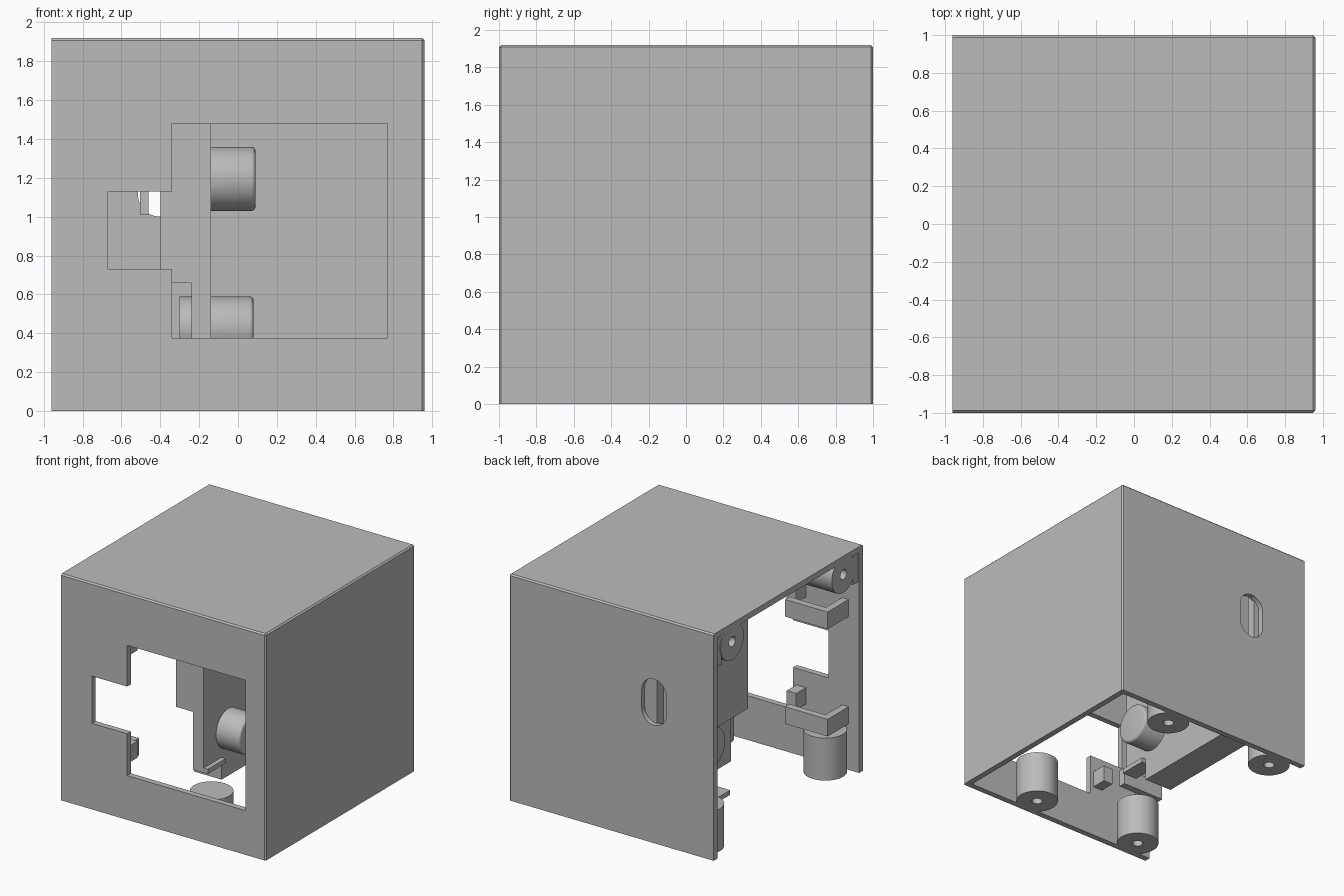
import bpy, bmesh, math
from mathutils import Vector, Matrix

cube = bpy.data.objects.get("Cube")
if cube:
    bpy.data.objects.remove(cube, do_unlink=True)

grey = bpy.data.materials.new("plain grey")
grey.use_nodes = True
grey.diffuse_color = (0.5, 0.5, 0.5, 1)
grey.node_tree.nodes["Principled BSDF"].inputs["Base Color"].default_value = (0.5, 0.5, 0.5, 1)


def finish(name, bm):
    mesh = bpy.data.meshes.new(name)
    bmesh.ops.recalc_face_normals(bm, faces=bm.faces)
    bm.to_mesh(mesh)
    bm.free()
    mesh.materials.append(grey)
    ob = bpy.data.objects.new(name, mesh)
    bpy.context.collection.objects.link(ob)
    return ob


def activate(ob):
    bpy.ops.object.select_all(action="DESELECT")
    ob.select_set(True)
    bpy.context.view_layer.objects.active = ob


def box(name, x, y, z, chamfer=None):
    """Box from (low, high) ranges; chamfer picks the edges to bevel by midpoint."""
    bm = bmesh.new()
    bmesh.ops.create_cube(bm, size=1)
    for v in bm.verts:
        v.co = Vector(r[0] if c < 0 else r[1] for c, r in zip(v.co, (x, y, z)))
    if chamfer:
        edges = [e for e in bm.edges if chamfer((e.verts[0].co + e.verts[1].co) / 2)]
        bmesh.ops.bevel(bm, geom=edges, offset=0.012, segments=1, affect="EDGES")
    return finish(name, bm)


def rod(name, start, axis, length, radius, rounded=False):
    """Cylinder running from start along +x, -x, y or z."""
    axis = Vector(axis)
    bm = bmesh.new()
    bmesh.ops.create_cone(bm, cap_ends=True, segments=48, radius1=radius,
                          radius2=radius, depth=length)
    if rounded:
        rim = [e for e in bm.edges if all(v.co.z > 0 for v in e.verts)]
        bmesh.ops.bevel(bm, geom=rim, offset=0.02, segments=3, profile=0.5, affect="EDGES")
    turn = Vector((0, 0, 1)).rotation_difference(axis).to_matrix().to_4x4()
    centre = Matrix.Translation(Vector(start) + axis * length / 2)
    bmesh.ops.transform(bm, matrix=centre @ turn, verts=bm.verts)
    return finish(name, bm)


def cut(ob, *cutters):
    activate(ob)
    for c in cutters:
        c.hide_render = True
        mod = ob.modifiers.new("cut", "BOOLEAN")
        mod.operation = "DIFFERENCE"
        mod.solver = "EXACT"
        mod.object = c
        bpy.ops.object.modifier_apply(modifier=mod.name)
        bpy.data.objects.remove(c, do_unlink=True)


def smooth(ob):
    activate(ob)
    bpy.ops.object.shade_smooth_by_angle(angle=math.radians(35))


def screw_post(name, start, axis, length, radius):
    post = rod(name, start, axis, length, radius)
    start, axis = Vector(start), Vector(axis)
    cut(post, rod("hole", start - axis * 0.05, axis, length * 0.8, 0.042))
    smooth(post)


# Housing: roof, front, back and one side; open below and at -x
housing = box("housing", (-0.96, 0.96), (-1, 1), (0, 1.92),
              lambda m: m.x > -0.9 and m.z > 0.1)
cut(housing,
    box("cavity", (-1.2, 0.91), (-0.95, 0.95), (-0.2, 1.87)),
    box("main_window", (-0.34, 0.77), (-1.2, -0.8), (0.375, 1.48)),
    box("side_notch", (-0.67, -0.3), (-1.2, -0.8), (0.73, 1.13)))

# Rounded slot in the back wall
cut(housing, box("slot", (-0.515, -0.285), (0.8, 1.2), (1.115, 1.275)),
    rod("slot_top", (-0.4, 0.8, 1.275), (0, 1, 0), 0.4, 0.115),
    rod("slot_bottom", (-0.4, 0.8, 1.115), (0, 1, 0), 0.4, 0.115))
smooth(housing)

# Inner partition with its stepped front end
box("partition_block", (-0.40, -0.14), (-0.26, 0.96), (0.66, 1.88))
box("partition_wall", (-0.24, -0.14), (-0.02, 0.96), (0.02, 0.66))
box("partition_front_end", (-0.24, -0.14), (-0.26, -0.02), (0.21, 0.66))
box("partition_foot", (-0.40, -0.14), (-0.02, 0.96), (0.02, 0.06))
box("partition_ledge", (-0.24, -0.10), (-0.26, -0.02), (0.17, 0.21))
box("slot_rib", (-0.505, -0.46), (0.86, 0.96), (1.01, 1.88))

# Round knobs through the partition
smooth(rod("upper_knob", (-0.20, 0.07, 1.195), (1, 0, 0), 0.29, 0.165, True))
smooth(rod("lower_knob", (-0.30, 0.07, 0.425), (1, 0, 0), 0.38, 0.165, True))

# Screw posts for the bottom and side covers
for side, label in ((-1, "front"), (1, "back")):
    for x, end in ((0.33, "inner"), (-0.73, "outer")):
        screw_post(f"{label}_{end}_bottom_post", (x, side * 0.825, 0), (0, 0, 1), 0.36, 0.168)
    screw_post(f"{label}_side_post", (-0.955, side * 0.745, 1.76), (1, 0, 0), 0.33, 0.155)
    box(f"{label}_side_post_web", (-0.95, -0.63), sorted((side * 0.88, side * 0.96)), (1.62, 1.88))

# Board clips behind the front wall
for z, label in ((0.39, "lower"), (1.30, "upper")):
    box(f"{label}_clip_arm", (-0.86, -0.80), (-0.96, -0.67), (z, z + 0.145))
    box(f"{label}_clip_bar", (-0.86, -0.46), (-0.73, -0.67), (z, z + 0.145))
    box(f"{label}_clip_tab", (-0.46, -0.37), (-0.96, -0.82), (z + 0.06, z + 0.2))
